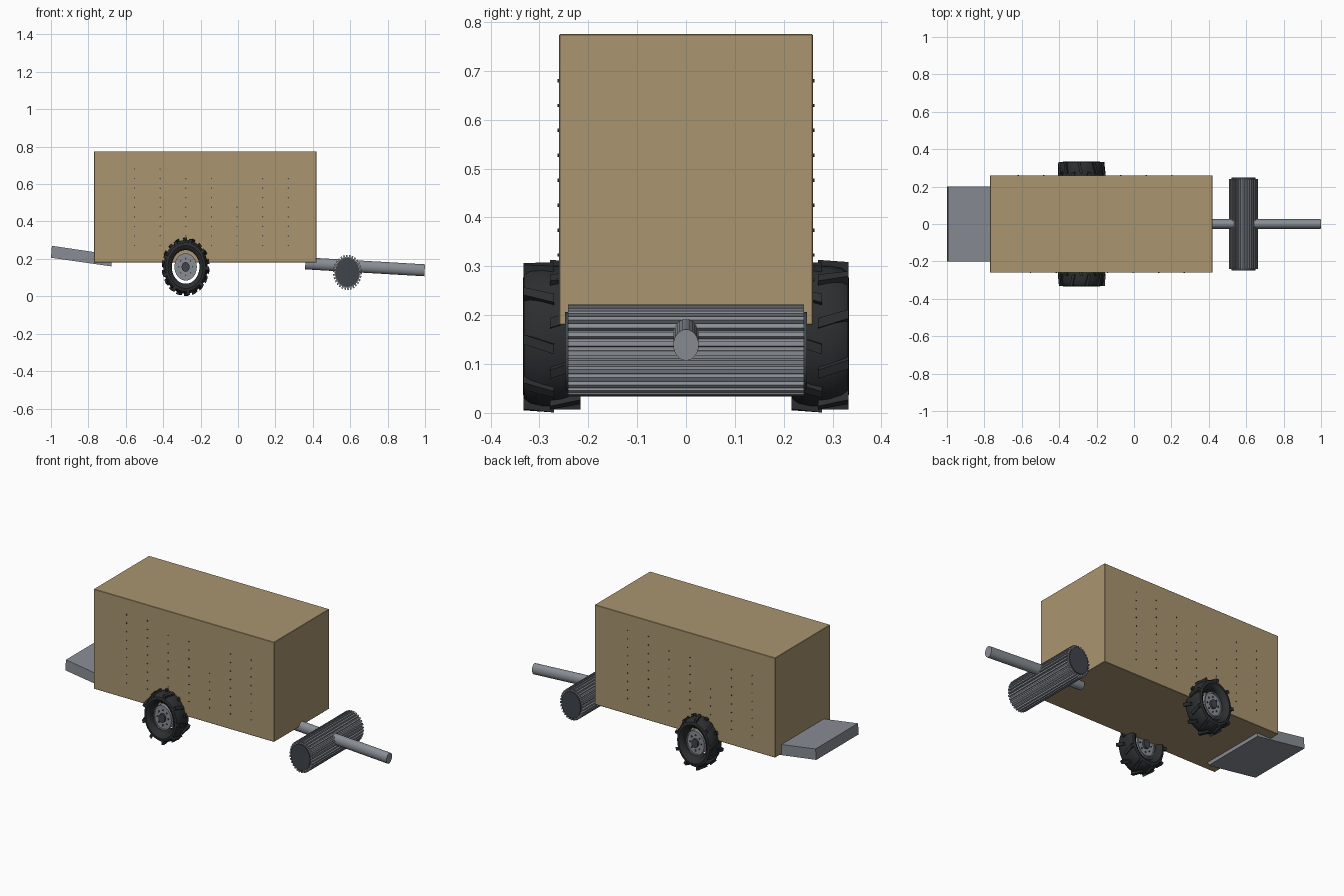
import bpy, bmesh, math
from mathutils import Matrix, Vector

if "Cube" in bpy.data.objects:
    bpy.data.objects.remove(bpy.data.objects["Cube"])

SQ = 0.82  # round parts are narrower in x than in z


def material(name, rgb):
    m = bpy.data.materials.new(name)
    m.diffuse_color = (*rgb, 1)
    m.use_nodes = True
    m.node_tree.nodes["Principled BSDF"].inputs["Base Color"].default_value = m.diffuse_color
    return m


TAN = material("tan_panel", (0.40, 0.30, 0.16))
RUBBER = material("rubber", (0.025, 0.028, 0.03))
DARK = material("dark_metal", (0.05, 0.06, 0.07))
GREY = material("grey_metal", (0.25, 0.27, 0.30))


def finish(bm, name, mat, smooth=False, matrix=None):
    if matrix:
        bm.transform(matrix)
    bmesh.ops.recalc_face_normals(bm, faces=bm.faces)
    me = bpy.data.meshes.new(name)
    bm.to_mesh(me)
    bm.free()
    ob = bpy.data.objects.new(name, me)
    bpy.context.collection.objects.link(ob)
    me.materials.append(mat)
    if smooth:
        bpy.ops.object.select_all(action='DESELECT')
        ob.select_set(True)
        bpy.context.view_layer.objects.active = ob
        bpy.ops.object.shade_smooth_by_angle(angle=math.radians(35))
    return ob


def extrude_y(bm, pts, y0, y1):
    """Prism with an xz outline, running along y."""
    a = [bm.verts.new((x, y0, z)) for x, z in pts]
    b = [bm.verts.new((x, y1, z)) for x, z in pts]
    n = len(pts)
    bm.faces.new(a)
    bm.faces.new(b[::-1])
    for i in range(n):
        bm.faces.new((a[i], b[i], b[(i + 1) % n], a[(i + 1) % n]))


def disc(bm, r, y0, y1, n=32, cx=0, cz=0):
    extrude_y(bm, [(cx + r * math.cos(i * math.tau / n), cz + r * math.sin(i * math.tau / n))
                   for i in range(n)], y0, y1)


def lathe_y(bm, profile, n=40):
    """Closed (radius, y) profile turned about the y axis."""
    rings = [[bm.verts.new((r * math.cos(i * math.tau / n), y, r * math.sin(i * math.tau / n)))
              for r, y in profile] for i in range(n)]
    m = len(profile)
    for i in range(n):
        p, q = rings[i], rings[(i + 1) % n]
        for j in range(m):
            k = (j + 1) % m
            bm.faces.new((p[j], p[k], q[k], q[j]))


def lug(bm, angle, side):
    """One slanted tread block from the centre line to the shoulder."""
    vs = []
    for y, slant in ((-0.004, 0.0), (0.058, 0.13)):
        for r in (0.128, 0.1565 if y < 0.03 else 0.152):
            for w in (-0.065, 0.065):
                a = angle + slant + w
                vs.append(bm.verts.new((r * math.cos(a), side * y, r * math.sin(a))))
    for f in ((0, 1, 3, 2), (4, 5, 7, 6), (0, 1, 5, 4), (2, 3, 7, 6), (0, 2, 6, 4), (1, 3, 7, 5)):
        bm.faces.new([vs[i] for i in f])


# Cargo box
bm = bmesh.new()
extrude_y(bm, [(-0.77, 0.18), (0.42, 0.18), (0.42, 0.775), (-0.77, 0.775)], -0.26, 0.26)
bmesh.ops.bevel(bm, geom=bm.edges[:], offset=0.002, segments=1, affect='EDGES')
finish(bm, "cargo_box", TAN)

# Rivet columns on both long sides
bm = bmesh.new()
for col in range(7):
    for row in range(9):
        z = 0.68 - row * 0.051
        if (col == 4 and z < 0.5) or (col != 4 and (row > 0 or col < 2)):
            x = -0.553 + col * 0.137
            disc(bm, 0.0035, -0.263, -0.255, 8, x, z)
            disc(bm, 0.0035, 0.255, 0.263, 8, -0.35 - x, z)
finish(bm, "side_rivets", DARK)

# Rear tilted platform
bm = bmesh.new()
extrude_y(bm, [(-1.0, 0.206), (-0.677, 0.16), (-0.672, 0.222), (-0.995, 0.27)], -0.2, 0.2)
finish(bm, "rear_platform", GREY)

# Drawbar
start, end = Vector((0.36, 0, 0.176)), Vector((0.998, 0, 0.139))
bm = bmesh.new()
bmesh.ops.create_cone(bm, cap_ends=True, segments=24, radius1=1, radius2=1,
                      depth=(end - start).length)
tilt = math.pi / 2 + math.atan2(start.z - end.z, end.x - start.x)
finish(bm, "drawbar", GREY, True,
       Matrix.Translation((start + end) / 2) @ Matrix.Rotation(tilt, 4, 'Y')
       @ Matrix.Diagonal((0.032, 0.026, 1, 1)))

# Ribbed front roller with dark end caps
roller = Matrix.Translation((0.585, 0, 0.128)) @ Matrix.Diagonal((SQ, 1, 1, 1))
teeth = 30
outline = []
for i in range(teeth):
    for f, r in ((0.0, 0.082), (0.4, 0.082), (0.45, 0.094), (0.95, 0.094)):
        a = (i + f) * math.tau / teeth
        outline.append((r * math.cos(a), r * math.sin(a)))
bm = bmesh.new()
extrude_y(bm, outline, -0.241, 0.241)
finish(bm, "ribbed_roller", GREY, False, roller)
bm = bmesh.new()
disc(bm, 0.078, -0.248, 0.248)
finish(bm, "roller_end_caps", DARK, True, roller)

# Wheels: tyre, tread lugs, hub disc, axle boss and bolts
half = [(0.090, 0.040), (0.098, 0.052), (0.115, 0.060), (0.130, 0.057), (0.139, 0.045), (0.144, 0.020)]
tyre_profile = half + [(r, -y) for r, y in reversed(half)]
for label, s in (("right", -1), ("left", 1)):
    place = (Matrix.Translation((-0.28, s * 0.274, 0.157)) @ Matrix.Diagonal((SQ, 1, 1, 1)))
    bm = bmesh.new()
    lathe_y(bm, tyre_profile)
    finish(bm, label + "_tyre", RUBBER, True, place)
    bm = bmesh.new()
    for i in range(9):
        lug(bm, math.pi / 2 + i * math.tau / 9, 1)
        lug(bm, math.pi / 2 + (i + 0.5) * math.tau / 9, -1)
    finish(bm, label + "_tread_lugs", RUBBER, False, place)
    bm = bmesh.new()
    rim = [(0.066, 0.040), (0.073, 0.040), (0.073, -0.040), (0.066, -0.040)]
    lathe_y(bm, rim, 32)
    disc(bm, 0.068, -0.034, 0.034)
    finish(bm, label + "_hub", GREY, True, place)
    bm = bmesh.new()
    disc(bm, 0.026, -0.046, 0.046, 20)
    for i in range(8):
        a = i * math.tau / 8
        disc(bm, 0.005, -0.039, 0.039, 6, 0.045 * math.cos(a), 0.045 * math.sin(a))
    finish(bm, label + "_boss_and_bolts", DARK, False, place)
